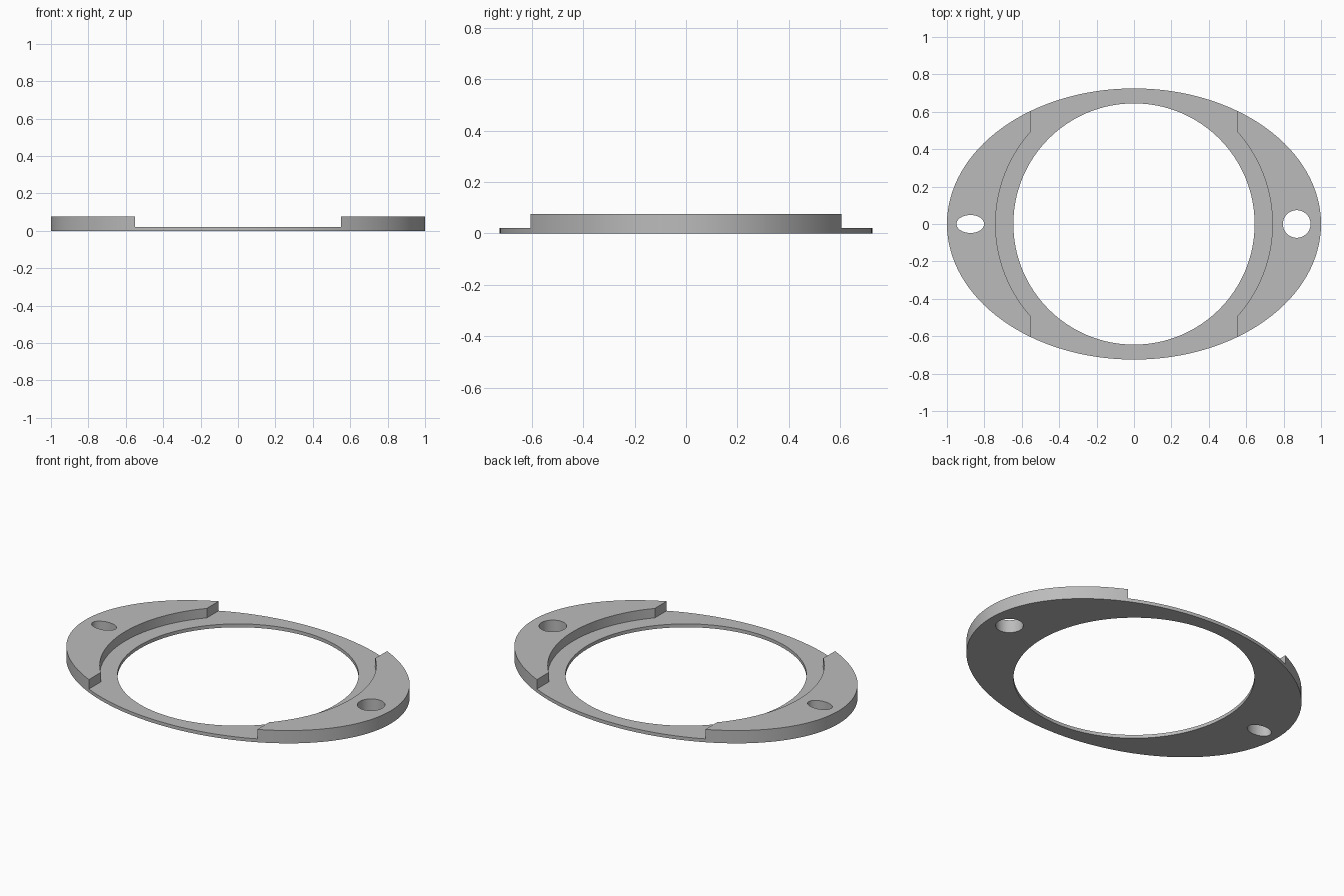
import bpy
import bmesh
from math import acos, cos, sin, pi

default = bpy.data.objects.get("Cube")
if default:
    bpy.data.objects.remove(default, do_unlink=True)

HEIGHT = 0.076      # raised end pads
FLOOR = 0.02        # thin ring between the pads
PAD_X = 0.55        # where the pads begin
RECESS_R = 0.74
BORE_R = 0.645

grey = bpy.data.materials.new("plain grey")
grey.use_nodes = True
colour = (0.5, 0.5, 0.5, 1)
grey.diffuse_color = colour
grey.node_tree.nodes["Principled BSDF"].inputs["Base Color"].default_value = colour


def ellipse(rx, ry, cx=0.0, count=128):
    return [(cx + rx * cos(2 * pi * i / count), ry * sin(2 * pi * i / count))
            for i in range(count)]


def prism(name, outline, z0, z1):
    """Extrude a flat outline from z0 up to z1."""
    bm = bmesh.new()
    face = bm.faces.new([bm.verts.new((x, y, z0)) for x, y in outline])
    top = bmesh.ops.extrude_face_region(bm, geom=[face])["geom"]
    verts = [v for v in top if isinstance(v, bmesh.types.BMVert)]
    bmesh.ops.translate(bm, verts=verts, vec=(0, 0, z1 - z0))
    bmesh.ops.recalc_face_normals(bm, faces=bm.faces)
    mesh = bpy.data.meshes.new(name)
    bm.to_mesh(mesh)
    bm.free()
    mesh.materials.append(grey)
    obj = bpy.data.objects.new(name, mesh)
    bpy.context.collection.objects.link(obj)
    return obj


# Oval flange body
flange = prism("oval_flange", ellipse(1, 0.725), 0, HEIGHT)

# Recess outline: round at the sides, straight walls where the pads end
half = acos(PAD_X / RECESS_R)
arc = [(RECESS_R * cos(a), RECESS_R * sin(a))
       for a in (-half + 2 * half * i / 48 for i in range(49))]
side = [(PAD_X, -1)] + arc + [(PAD_X, 1)]
recess = side + [(-x, -y) for x, y in side]

# Recess, centre bore, round bolt hole and slotted bolt hole
cutters = [
    prism("recess_cutter", recess, FLOOR, 1),
    prism("bore_cutter", ellipse(BORE_R, BORE_R), -1, 1),
    prism("round_hole_cutter", ellipse(0.074, 0.074, 0.87, 48), -1, 1),
    prism("oval_hole_cutter", ellipse(0.074, 0.048, -0.875, 48), -1, 1),
]

bpy.ops.object.select_all(action="DESELECT")
flange.select_set(True)
bpy.context.view_layer.objects.active = flange
for cutter in cutters:
    cutter.hide_render = True
    cut = flange.modifiers.new(cutter.name, "BOOLEAN")
    cut.operation = "DIFFERENCE"
    cut.solver = "EXACT"
    cut.object = cutter
    bpy.ops.object.modifier_apply(modifier=cut.name)
    bpy.data.objects.remove(cutter, do_unlink=True)

bpy.ops.object.shade_smooth_by_angle(angle=pi / 6)
